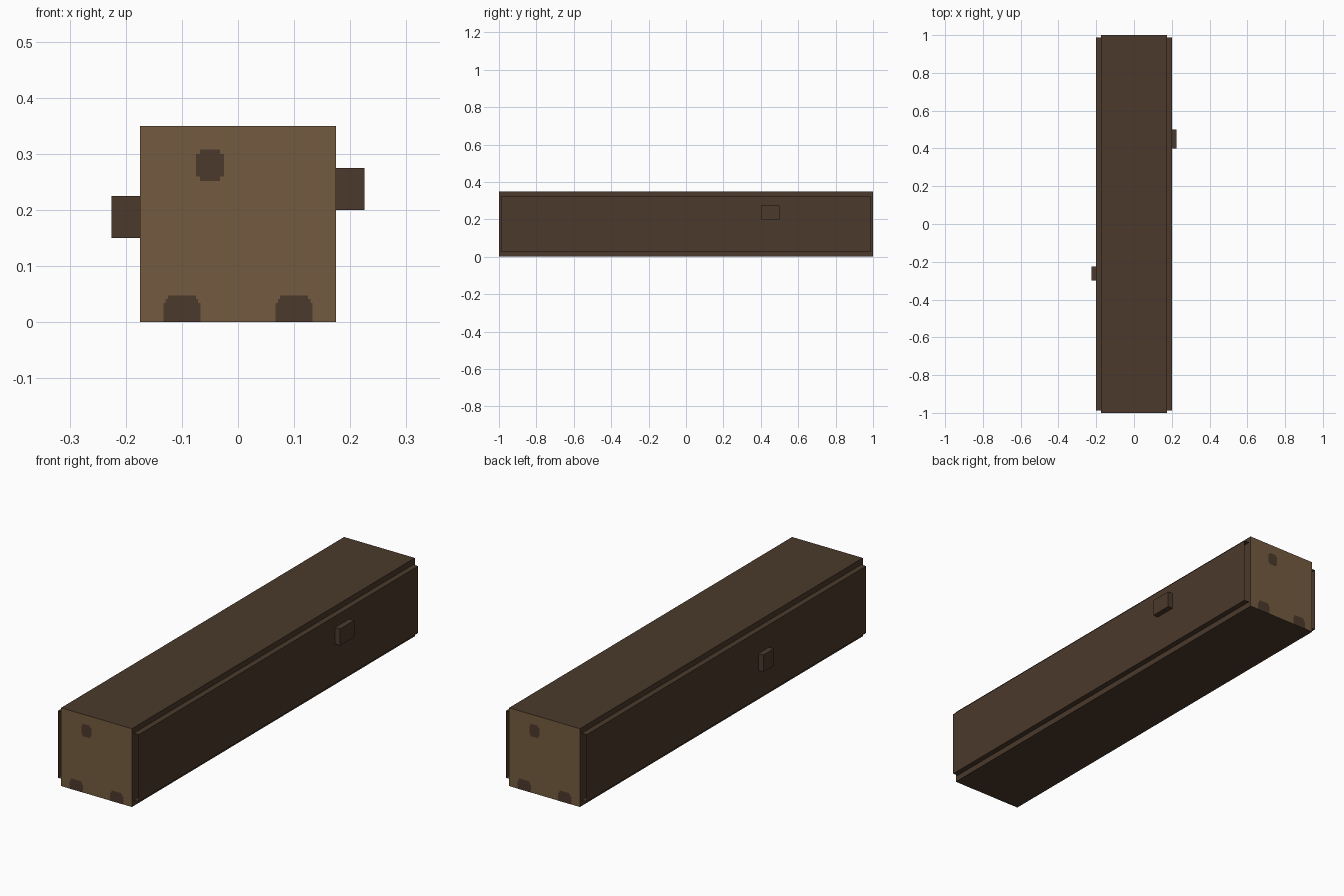
import bpy

if "Cube" in bpy.data.objects:
    bpy.data.objects.remove(bpy.data.objects["Cube"])


def material(name, rgb):
    m = bpy.data.materials.new(name)
    m.diffuse_color = (*rgb, 1)
    m.use_nodes = True
    m.node_tree.nodes["Principled BSDF"].inputs["Base Color"].default_value = m.diffuse_color
    return m


BARK = material("dark_bark", (0.070, 0.041, 0.025))
WOOD = material("cut_wood", (0.175, 0.105, 0.050))


def mesh_object(name, verts, faces, mats):
    me = bpy.data.meshes.new(name)
    me.from_pydata(verts, [], faces)
    for m in mats:
        me.materials.append(m)
    me.update()
    ob = bpy.data.objects.new(name, me)
    bpy.context.collection.objects.link(ob)
    return ob


def box(name, x, y, z, mats, open_ends=False):
    """Box from (min, max) ranges, optionally without its two y ends."""
    v = [(a, b, c) for a in x for b in y for c in z]
    f = [(0, 1, 3, 2), (4, 6, 7, 5), (0, 2, 6, 4), (1, 5, 7, 3)]
    if not open_ends:
        f += [(0, 4, 5, 1), (2, 3, 7, 6)]
    return mesh_object(name, v, f, mats)


# Square beam: bark along the sides, pale wood on both cut ends
beam = box("beam", (-0.175, 0.175), (-0.9995, 0.9995), (0, 0.35), [BARK, WOOD])
for p in beam.data.polygons:
    p.material_index = int(abs(p.normal.y) > 0.5)

# Raised bark sleeves on both sides, open at the ends
for side, s in (("left", -1), ("right", 1)):
    xs = sorted((s * 0.175, s * 0.2))
    box(side + "_bark_sleeve", xs, (-0.9875, 0.9875), (0.026, 0.325), [BARK], True)

# Branch stubs
box("right_branch_stub", (0.175, 0.225), (0.4, 0.5), (0.2, 0.275), [BARK])
box("left_branch_stub", (-0.225, -0.175), (-0.3, -0.225), (0.15, 0.225), [BARK])

# Stepped knots on the cut ends; each half outline is (half width, height)
small = [(0.018, 0.252), (0.018, 0.260), (0.025, 0.260), (0.025, 0.300),
         (0.018, 0.300), (0.018, 0.308)]
large = [(0.033, 0), (0.033, 0.034), (0.029, 0.034), (0.029, 0.041),
         (0.025, 0.041), (0.025, 0.048)]
for end, s in (("front", 1), ("back", -1)):
    for label, cx, half in (("upper_knot", -0.05, small),
                            ("lower_left_knot", -0.10, large),
                            ("lower_right_knot", 0.10, large)):
        outline = [(cx + w, z) for w, z in half]
        outline += [(cx - w, z) for w, z in reversed(half)]
        verts = [(s * x, -s * 1.0, z) for x, z in outline]
        mesh_object(end + "_" + label, verts, [tuple(range(len(verts)))], [BARK])
